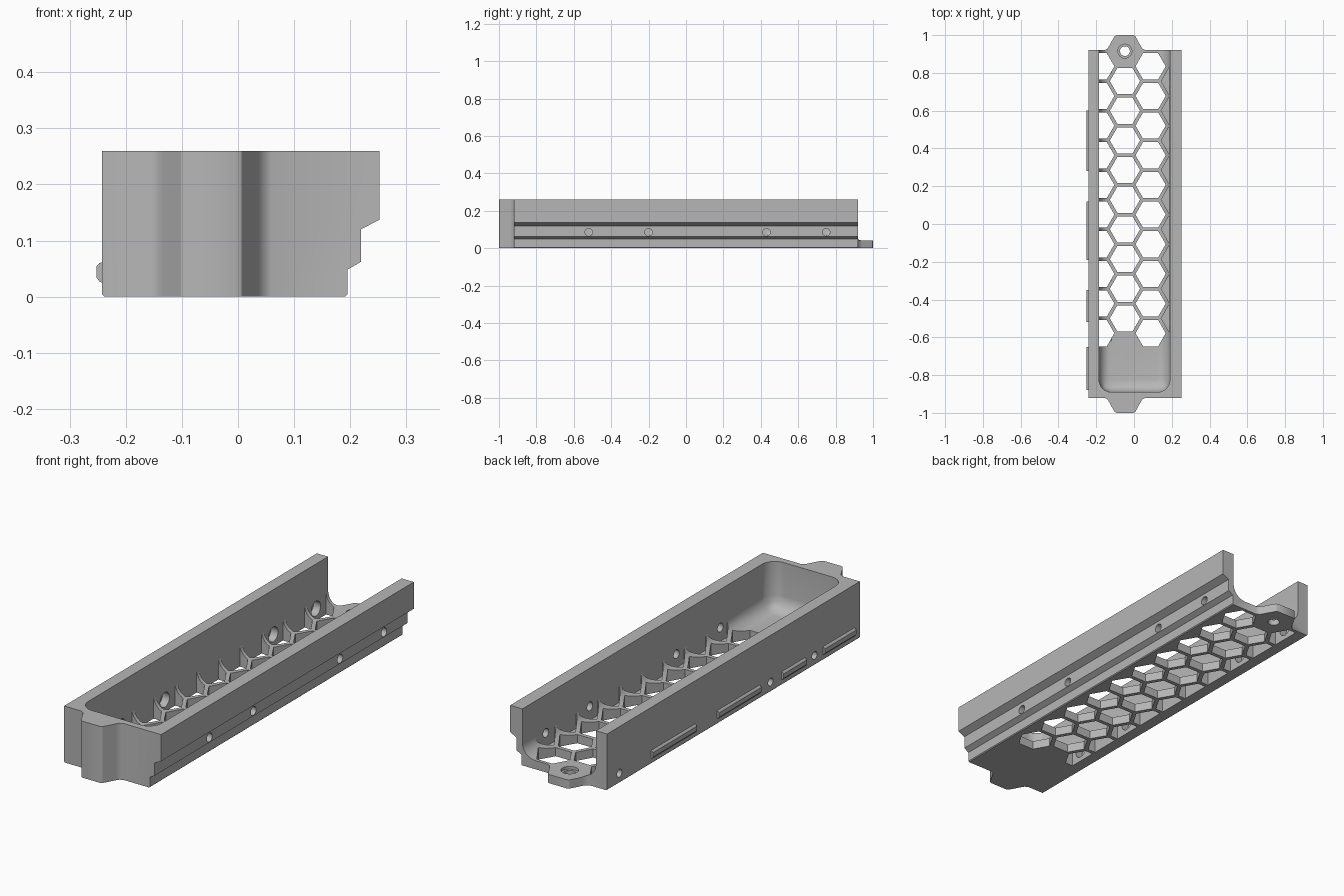
import bpy, bmesh, math
from mathutils import Vector

old = bpy.data.objects.get("Cube")
if old:
    bpy.data.objects.remove(old, do_unlink=True)

grey = bpy.data.materials.new("plain_grey")
grey.use_nodes = True
COLOUR = (0.47, 0.47, 0.47, 1)
grey.diffuse_color = COLOUR
grey.node_tree.nodes["Principled BSDF"].inputs["Base Color"].default_value = COLOUR


def finish(name, bm):
    bmesh.ops.recalc_face_normals(bm, faces=bm.faces)
    mesh = bpy.data.meshes.new(name)
    bm.to_mesh(mesh)
    bm.free()
    mesh.materials.append(grey)
    obj = bpy.data.objects.new(name, mesh)
    bpy.context.collection.objects.link(obj)
    return obj


def add_prism(bm, pts, lo, hi, axis="z"):
    """Extrude a 2D outline along an axis."""
    place = {"z": lambda a, b, t: (a, b, t),
             "y": lambda a, b, t: (a, t, b),
             "x": lambda a, b, t: (t, a, b)}[axis]
    ends = [[bm.verts.new(place(a, b, t)) for a, b in pts] for t in (lo, hi)]
    bm.faces.new(ends[0])
    bm.faces.new(ends[1])
    n = len(pts)
    for i in range(n):
        j = (i + 1) % n
        bm.faces.new((ends[0][i], ends[0][j], ends[1][j], ends[1][i]))


def circle(cx, cy, r, n=24):
    return [(cx + r * math.cos(math.tau * i / n), cy + r * math.sin(math.tau * i / n))
            for i in range(n)]


def prism(name, pts, lo, hi, axis="z"):
    bm = bmesh.new()
    add_prism(bm, pts, lo, hi, axis)
    return finish(name, bm)


def combine(target, tool, operation):
    """Apply a boolean and drop the tool."""
    mod = target.modifiers.new(operation.title(), "BOOLEAN")
    mod.operation = operation
    mod.solver = "EXACT"
    mod.object = tool
    bpy.context.view_layer.objects.active = target
    bpy.ops.object.modifier_apply(modifier=mod.name)
    bpy.data.objects.remove(tool, do_unlink=True)


WALL_R, WALL_L, FLOOR = -0.185, 0.19, 0.04
END = 0.92
TAB_X = -0.048

# Long body with the stepped left side
section = [(-0.238, 0), (0.191, 0), (0.195, 0.004), (0.195, 0.048), (0.219, 0.062),
           (0.219, 0.12), (0.252, 0.137), (0.252, 0.26), (-0.242, 0.26), (-0.242, 0.004)]
tray = prism("tray_body", section, -END, END, "y")

# End tabs: full height in front, thin at the back
half = [(0.108, 0.92), (0.093, 0.928), (0.085, 0.94), (0.061, 0.984), (0.054, 0.995), (0.044, 1.0)]
outline = [(0.108, 0.88)] + half
outline += [(-x, y) for x, y in reversed(outline)]
front_tab = prism("front_tab", [(TAB_X + x, -y) for x, y in outline], 0, 0.26)
combine(tray, front_tab, "UNION")
back_tab = prism("back_tab", [(TAB_X + x, y) for x, y in outline], 0, 0.06)
combine(tray, back_tab, "UNION")

# Rounded cavity, open at the top and at the back
bm = bmesh.new()
front = -0.89
add_prism(bm, [(WALL_R, front), (WALL_L, front), (WALL_L, 1.2), (WALL_R, 1.2)], FLOOR, 0.5)
rounded = []
for e in bm.edges:
    a, b = (v.co for v in e.verts)
    mid = (a + b) / 2
    low = abs(mid.z - FLOOR) < 0.001 and mid.y < 1.1
    upright = abs(a.z - b.z) > 0.1 and mid.y < 0
    if low or upright:
        rounded.append(e)
bmesh.ops.bevel(bm, geom=rounded, offset=0.065, offset_type="OFFSET",
                segments=8, profile=0.5, affect="EDGES")
combine(tray, finish("cavity_cutter", bm), "DIFFERENCE")

# Honeycomb floor, clipped at the inner walls
PITCH, RADIUS = 0.157, 0.08
STEP = PITCH * math.cos(math.pi / 6)
bm = bmesh.new()
for column in range(4):
    cx = TAB_X + (column - 1) * STEP
    odd = column % 2
    bottom = 0.022 if column == 3 else -0.1
    for row in range(9 if odd else 10):
        cy = 0.835 - PITCH * (row + 0.5 * odd)
        hexagon = [(min(max(x, WALL_R + 0.001), WALL_L - 0.001), y)
                   for x, y in circle(cx, cy, RADIUS, 6)]
        add_prism(bm, hexagon, bottom, 0.13)
combine(tray, finish("honeycomb_cutter", bm), "DIFFERENCE")

# Screw hole with countersink in the back tab
combine(tray, prism("screw_cutter", circle(TAB_X, 0.915, 0.026), -0.1, 0.1), "DIFFERENCE")
combine(tray, prism("sink_cutter", circle(TAB_X, 0.915, 0.037), 0.027, 0.1), "DIFFERENCE")

# Cross holes in the left wall, counterbored holes in the right wall
bm = bmesh.new()
for y in (-0.52, -0.2, 0.43, 0.75):
    add_prism(bm, circle(y, 0.085, 0.02), 0.1, 0.3, "x")
for y in (-0.59, -0.27, 0.83):
    add_prism(bm, circle(y, 0.045, 0.018), -0.3, -0.215, "x")
combine(tray, finish("wall_hole_cutter", bm), "DIFFERENCE")
bm = bmesh.new()
for y in (-0.59, -0.27, 0.52, 0.83):
    add_prism(bm, circle(y, 0.055, 0.034), -0.22, -0.12, "x")
combine(tray, finish("counterbore_cutter", bm), "DIFFERENCE")

# Snap rails along the right side
rail = [(-0.24, 0.024), (-0.247, 0.027), (-0.252, 0.034), (-0.252, 0.054),
        (-0.247, 0.06), (-0.24, 0.062)]
bm = bmesh.new()
for lo, hi in ((-0.88, -0.65), (-0.52, -0.35), (-0.19, 0.12), (0.28, 0.6)):
    add_prism(bm, rail, lo, hi, "y")
rails = finish("snap_rails", bm)

# Smooth the rounded areas, keep hard edges
for obj in (tray, rails):
    bpy.ops.object.select_all(action="DESELECT")
    obj.select_set(True)
    bpy.context.view_layer.objects.active = obj
    bpy.ops.object.shade_smooth_by_angle(angle=math.radians(30))
